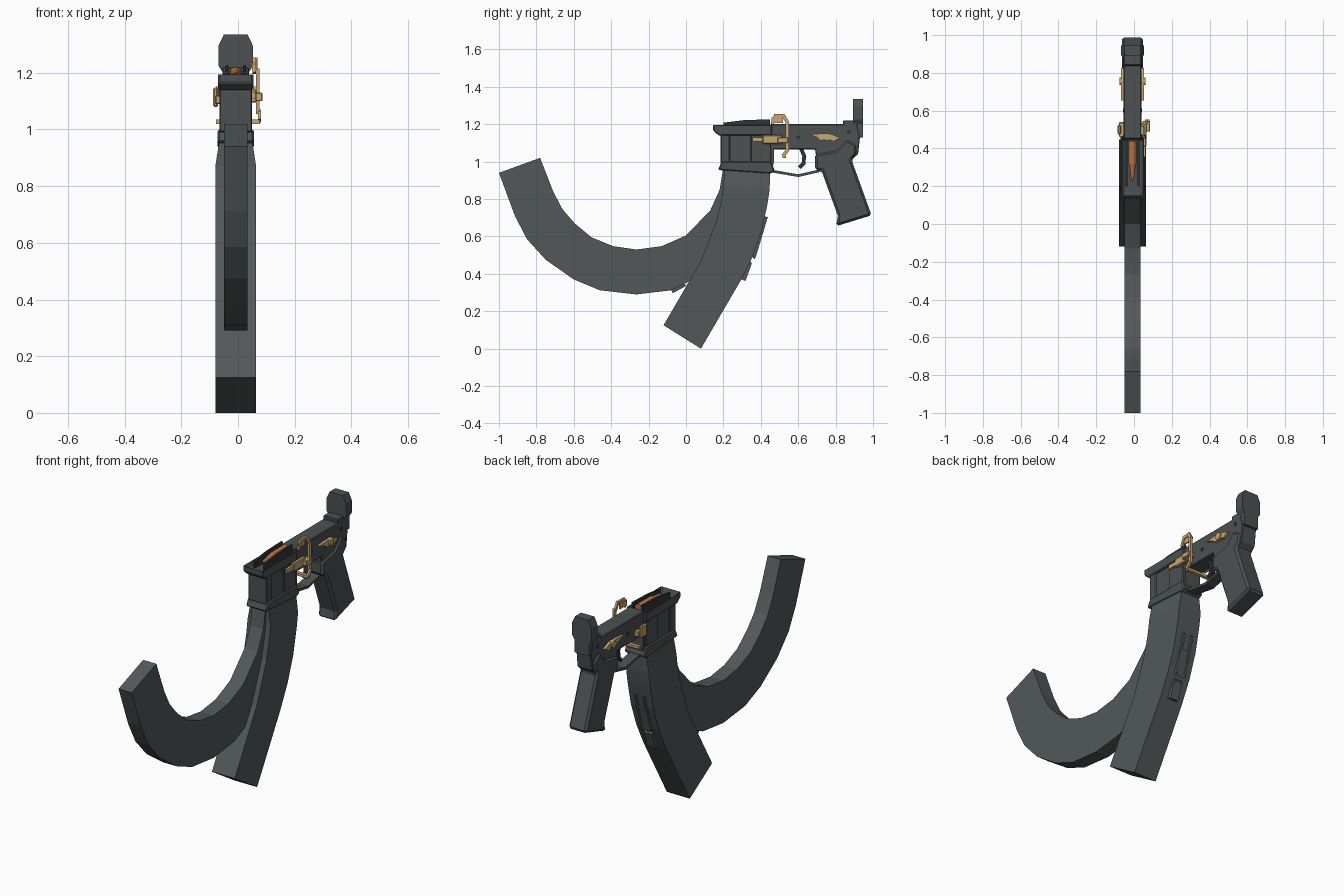
import bpy, bmesh, math
from mathutils import Matrix, Vector

cube = bpy.data.objects.get("Cube")
if cube:
    bpy.data.objects.remove(cube, do_unlink=True)

CX = -0.008  # centre plane of the body


def material(name, rgb):
    m = bpy.data.materials.new(name)
    m.use_nodes = True
    m.diffuse_color = (*rgb, 1)
    m.node_tree.nodes["Principled BSDF"].inputs["Base Color"].default_value = (*rgb, 1)
    return m


MAG = material("magazine grey", (0.085, 0.097, 0.097))
BODY = material("receiver grey", (0.072, 0.082, 0.084))
DARK = material("dark steel", (0.03, 0.034, 0.036))
GOLD = material("tan gold", (0.56, 0.38, 0.17))
COPPER = material("copper", (0.45, 0.17, 0.055))


def finish(name, bm, mat, bevel=0):
    bmesh.ops.recalc_face_normals(bm, faces=bm.faces[:])
    me = bpy.data.meshes.new(name)
    bm.to_mesh(me)
    bm.free()
    me.materials.append(mat)
    ob = bpy.data.objects.new(name, me)
    bpy.context.collection.objects.link(ob)
    if bevel:
        b = ob.modifiers.new("bevel", "BEVEL")
        b.width, b.segments, b.limit_method = bevel, 1, "ANGLE"
        b.angle_limit = math.radians(40)
    return ob


def prism(name, pts, x0, x1, mat, bevel=0, pocket=0):
    """Side profile (y, z) extruded across x; pocket sinks the top face."""
    bm = bmesh.new()
    f = bm.faces.new([bm.verts.new((x0, y, z)) for y, z in pts])
    ext = bmesh.ops.extrude_face_region(bm, geom=[f])["geom"]
    bmesh.ops.translate(bm, vec=(x1 - x0, 0, 0),
                        verts=[v for v in ext if isinstance(v, bmesh.types.BMVert)])
    bmesh.ops.recalc_face_normals(bm, faces=bm.faces[:])
    if pocket:
        top = max(bm.faces, key=lambda p: p.normal.z)
        bmesh.ops.inset_region(bm, faces=[top], thickness=0.022)
        bmesh.ops.translate(bm, vec=(0, 0, -pocket), verts=top.verts[:])
    return finish(name, bm, mat, bevel)


def centred(name, pts, hw, mat, bevel=0, pocket=0):
    return prism(name, pts, CX - hw, CX + hw, mat, bevel, pocket)


def box(name, x, y, z, mat, bevel=0):
    return prism(name, [(y[0], z[0]), (y[1], z[0]), (y[1], z[1]), (y[0], z[1])],
                 x[0], x[1], mat, bevel)


def bar(name, p, q, width, x0, x1, mat):
    p, q = Vector(p), Vector(q)
    d = (q - p).normalized()
    n = Vector((-d.y, d.x)) * width / 2
    e = d * width * 0.3
    return prism(name, [p - n - e, q - n + e, q + n + e, p + n - e], x0, x1, mat)


def loft(name, stations, mat):
    """Rectangular sections: front (y, z), back (y, z), half width."""
    bm = bmesh.new()
    rings = []
    for yf, zf, yb, zb, hw in stations:
        rings.append([bm.verts.new(c) for c in ((CX - hw, yf, zf), (CX + hw, yf, zf),
                                                (CX + hw, yb, zb), (CX - hw, yb, zb))])
    for a, b in zip(rings, rings[1:]):
        for i in range(4):
            j = (i + 1) % 4
            bm.faces.new((a[i], a[j], b[j], b[i]))
    bm.faces.new(rings[0])
    bm.faces.new(rings[-1])
    return finish(name, bm, mat)


def pin(name, x, y, z, r, depth, mat):
    bm = bmesh.new()
    bmesh.ops.create_cone(bm, cap_ends=True, segments=12, radius1=r, radius2=r, depth=depth,
                          matrix=Matrix.Translation((x, y, z)) @ Matrix.Rotation(math.pi / 2, 4, "Y"))
    return finish(name, bm, mat)


# Wide straight magazine
W = 0.072
loft("wide_magazine", [
    (-.12, .125, .08, 0, W), (.075, .46, .29, .36, W), (.12, .57, .355, .49, W),
    (.165, .69, .405, .63, W), (.19, .8, .435, .77, W), (.2, .87, .447, .85, W),
    (.205, .96, .45, .95, .058)], MAG)

# Long curved magazine: inner rail, outer rail
N = 0.0415
loft("curved_magazine", [(*a, *b, N) for a, b in [
    ((-.78, 1.02), (-1, .94)), ((-.71, .84), (-.915, .71)), ((-.66, .745), (-.85, .585)),
    ((-.595, .67), (-.75, .475)), ((-.505, .595), (-.6, .37)), ((-.39, .548), (-.46, .312)),
    ((-.265, .53), (-.265, .29)), ((-.13, .548), (-.08, .312)), ((0, .605), (.08, .39)),
    ((.13, .74), (.25, .55)), ((.18, .85), (.35, .72)), ((.198, .96), (.4, .94))]], MAG)
centred("curved_magazine_catch", [(-.09, .33), (-.07, .297), (0, .335), (-.02, .37)], .02, MAG)

# Ribs on the back of the wide magazine
centred("lower_rear_rib", [(.27, .38), (.318, .362), (.352, .455), (.33, .5)], .026, MAG)
centred("upper_rear_rib", [(.34, .5), (.368, .478), (.408, .62), (.38, .65)], .03, MAG)
for s in (-1, 1):
    bar("rear_rail", (.365, .5), (.425, .7), .022, CX + s * .026 - .006, CX + s * .026 + .006, MAG)

# Magazine well
centred("magazine_well", [(.19, .96), (.46, .96), (.47, 1.0), (.47, 1.15), (.19, 1.15)], .05, BODY)
centred("well_flare", [(.2, 1.0), (.185, .99), (.172, .955), (.45, .935), (.475, .95), (.455, 1.0)],
        .064, BODY, .006)
centred("well_flange", [(.145, 1.2), (.145, 1.165), (.175, 1.14), (.46, 1.14), (.46, 1.2)],
        .062, BODY, .006, pocket=.035)
centred("well_front_rib", [(.185, .99), (.235, .99), (.235, 1.15), (.185, 1.15)], .057, BODY, .004)
centred("well_rear_rib", [(.345, .99), (.455, .99), (.455, 1.08), (.43, 1.15), (.345, 1.15)],
        .057, BODY, .004)

# Feed lips and cartridge in the open top
for s in (-1, 1):
    x = CX + s * .031
    prism("feed_lip", [(.2, 1.17), (.45, 1.17), (.45, 1.226), (.31, 1.222), (.2, 1.208)],
          x - .005, x + .005, DARK)
bm = bmesh.new()
rings = []
for y, r in [(.225, .002), (.25, .009), (.285, .013), (.3, .016), (.32, .021), (.44, .022)]:
    rings.append([bm.verts.new((CX + r * math.cos(k * math.pi / 6), y, 1.2 + r * math.sin(k * math.pi / 6)))
                  for k in range(12)])
for a, b in zip(rings, rings[1:]):
    for k in range(12):
        bm.faces.new((a[k], a[(k + 1) % 12], b[(k + 1) % 12], b[k]))
for ring in (rings[0], rings[-1]):
    bm.faces.new(ring)
finish("cartridge", bm, COPPER)

# Rear receiver with the raised end plate
centred("rear_receiver", [(.45, 1.2), (.84, 1.2), (.84, 1.22), (.91, 1.22), (.93, 1.13), (.92, 1.04),
                          (.885, 1.01), (.7, 1.0), (.69, 1.065), (.45, 1.065)], .047, BODY, .004)
bm = bmesh.new()
outline = [(.042, 1.335), (.061, 1.295), (.061, 1.225), (.045, 1.2), (.045, 1.13)]
outline += [(-x, z) for x, z in reversed(outline)]
plate = bm.faces.new([bm.verts.new((CX + x, .892, z)) for x, z in outline])
ext = bmesh.ops.extrude_face_region(bm, geom=[plate])["geom"]
bmesh.ops.translate(bm, vec=(0, .053, 0), verts=[v for v in ext if isinstance(v, bmesh.types.BMVert)])
finish("end_plate", bm, BODY)

# Grip
centred("grip", [(.69, 1.04), (.69, .957), (.725, .95), (.812, .71), (.803, .655), (.992, .713),
                 (.885, 1.01), (.912, 1.04), (.912, 1.09), (.86, 1.12), (.8, 1.06)],
        .056, BODY, .012)

# Trigger and guard
for p, q in [((.455, .95), (.6, .925)), ((.6, .925), (.71, .95))]:
    bar("trigger_guard", p, q, .014, CX - .03, CX + .03, BODY)
for p, q in [((.615, 1.07), (.632, 1.03)), ((.632, 1.03), (.628, .99)), ((.628, .99), (.61, .972))]:
    bar("trigger", p, q, .02, CX - .014, CX + .014, DARK)

# Tall looped lever and catch on the left side
loop = [(.462, 1.205), (.478, 1.245), (.522, 1.245), (.542, 1.21), (.542, 1.06), (.522, 1.035)]
for i, (p, q) in enumerate(zip(loop, loop[1:])):
    x = .052 + .006 * max(0, i - 1)
    bar("lever_loop", p, q, .018, x, x + .011, GOLD)
bar("lever_paddle", (.465, 1.222), (.51, 1.222), .03, .05, .058, GOLD)
box("lever_block", (.045, .086), (.49, .545), (1.1, 1.13), GOLD, .003)
box("catch_bar", (.045, .062), (.355, .5), (1.107, 1.13), GOLD)
box("catch_pad", (.045, .066), (.41, .515), (1.095, 1.142), GOLD, .004)
box("cross_bar", (CX - .07, .078), (.515, .535), (1.02, 1.035), GOLD)

# Bolt catch on the right side
box("bolt_catch", (-.08, -.05), (.46, .54), (1.09, 1.12), GOLD, .004)
box("bolt_catch_pad", (-.088, -.07), (.475, .525), (1.08, 1.148), GOLD, .005)

# Selectors and pins on both sides
for s in (-1, 1):
    a, b = CX + s * .045, CX + s * .062
    prism("selector", [(.655, 1.145), (.72, 1.15), (.775, 1.148), (.825, 1.128), (.79, 1.108),
                       (.755, 1.12), (.72, 1.112), (.7, 1.13)], a, b, GOLD)
    pin("selector_hub", CX + s * .055, .755, 1.132, .02, .03, GOLD)
    for y, z in [(.6, 1.13), (.87, 1.16)]:
        pin("receiver_pin", CX + s * .046, y, z, .011, .008, DARK)
